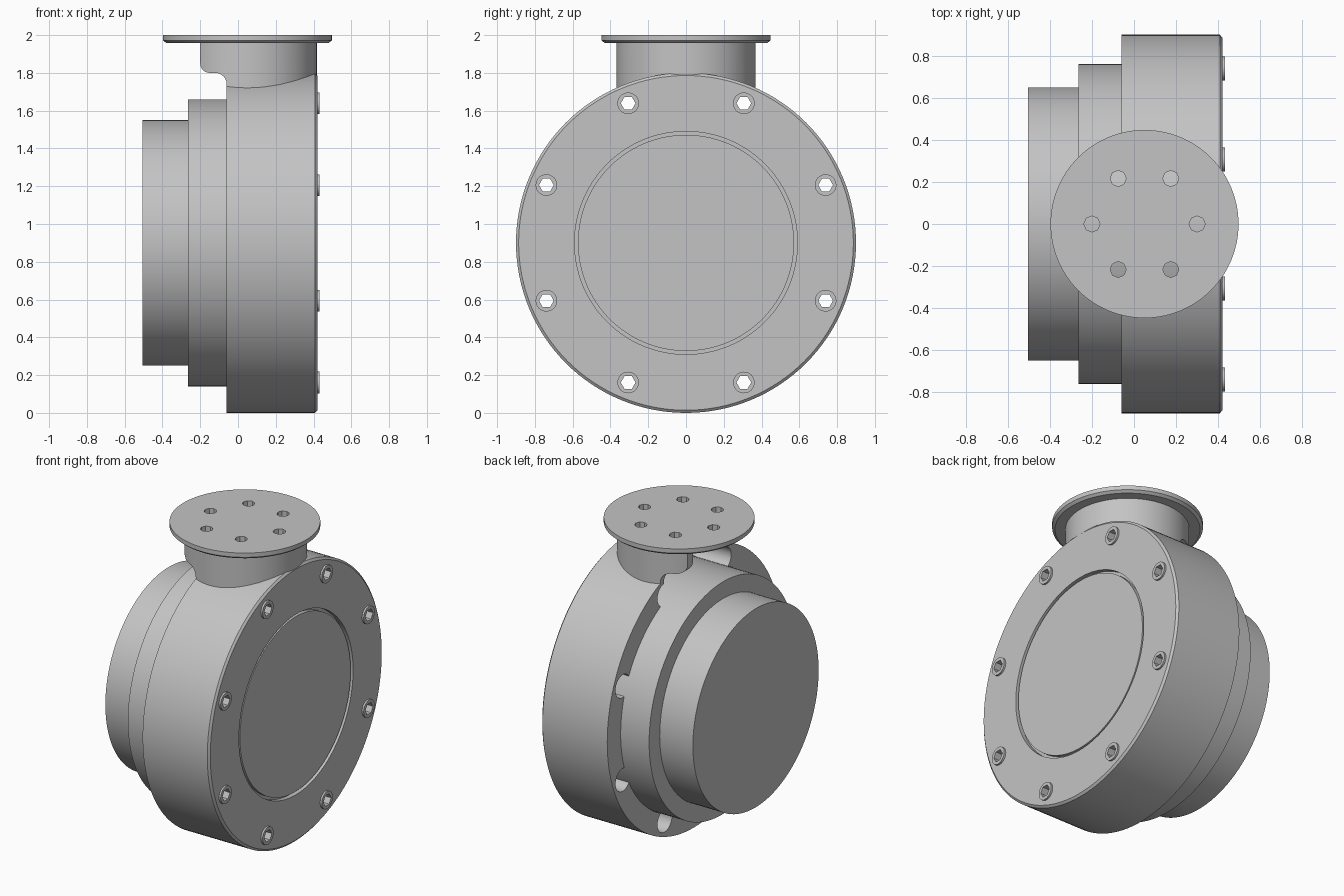
import bpy, bmesh, math
from mathutils import Matrix, Vector

cube = bpy.data.objects.get("Cube")
if cube:
    bpy.data.objects.remove(cube, do_unlink=True)

AXIS = 0.9          # height of the main axis
NECK_X = 0.05       # centre of the vertical neck
GREY = (0.55, 0.55, 0.55, 1)

metal = bpy.data.materials.new("grey_metal")
metal.use_nodes = True
metal.diffuse_color = GREY
metal.node_tree.nodes["Principled BSDF"].inputs["Base Color"].default_value = GREY


def finish(bm, name):
    bmesh.ops.remove_doubles(bm, verts=bm.verts, dist=1e-5)
    bmesh.ops.recalc_face_normals(bm, faces=bm.faces)
    me = bpy.data.meshes.new(name)
    bm.to_mesh(me)
    bm.free()
    me.materials.append(metal)
    ob = bpy.data.objects.new(name, me)
    bpy.context.collection.objects.link(ob)
    return ob


def lathe(name, profile, axis, centre, steps=128):
    """Spin a closed (along, radius) profile around the x or z axis."""
    bm = bmesh.new()
    out, along = Vector((0, 0, 1)), Vector((1, 0, 0))
    if axis == "Z":
        out, along = along, out
    verts = [bm.verts.new(along * a + out * r) for a, r in profile]
    edges = [bm.edges.new((v, verts[(i + 1) % len(verts)]))
             for i, v in enumerate(verts)
             if profile[i][1] > 0 or profile[(i + 1) % len(verts)][1] > 0]
    bmesh.ops.spin(bm, geom=verts + edges, axis=along, cent=(0, 0, 0),
                   angle=math.tau, steps=steps, use_merge=True)
    bmesh.ops.translate(bm, verts=bm.verts, vec=centre)
    return finish(bm, name)


def rods(name, places, radius, start, end, axis, sides):
    """Solid rods along x or z through a list of centres."""
    bm = bmesh.new()
    turn = Matrix.Rotation(math.pi / 2, 4, "Y") if axis == "X" else Matrix()
    along = Vector((1, 0, 0)) if axis == "X" else Vector((0, 0, 1))
    for p in places:
        mat = Matrix.Translation(Vector(p) + along * (start + end) / 2) @ turn
        bmesh.ops.create_cone(bm, cap_ends=True, segments=sides, radius1=radius,
                              radius2=radius, depth=end - start, matrix=mat)
    return finish(bm, name)


def combine(target, other, operation, keep=False):
    mod = target.modifiers.new("shape", "BOOLEAN")
    mod.operation, mod.object, mod.solver = operation, other, "EXACT"
    bpy.context.view_layer.objects.active = target
    bpy.ops.object.modifier_apply(modifier=mod.name)
    if not keep:
        bpy.data.objects.remove(other, do_unlink=True)


def arc(cx, cz, r, a0, a1, n=6):
    return [(cx + r * math.cos(math.radians(a0 + (a1 - a0) * i / n)),
             cz + r * math.sin(math.radians(a0 + (a1 - a0) * i / n)))
            for i in range(n + 1)]


# Stepped core
core = lathe("stepped_core", [(-0.505, 0), (-0.505, 0.65), (-0.265, 0.65),
                              (-0.265, 0.76), (0.36, 0.76), (0.36, 0)],
             "X", (0, 0, AXIS))

# Housing shell with chamfered rim and cover groove
housing = lathe("housing", [(-0.06, 0.761), (-0.06, 0.9), (0.408, 0.9), (0.42, 0.886),
                            (0.42, 0.59), (0.39, 0.59), (0.39, 0.572), (0.415, 0.572),
                            (0.415, 0), (0.36, 0), (0.36, 0.761)], "X", (0, 0, AXIS))

# Neck, trimmed to an overhanging lip at the back of the housing
neck = rods("neck", [(NECK_X, 0, 0)], 0.368, 1.55, 1.97, "Z", 96)
outline = ([(-0.6, 1.4), (-0.055, 1.4)] + arc(-0.12, 1.74, 0.06, 0, 90)
           + arc(-0.15, 1.85, 0.05, 270, 180) + [(-0.2, 2.1), (-0.6, 2.1)])
bm = bmesh.new()
face = bm.faces.new([bm.verts.new((x, -0.6, z)) for x, z in outline])
ext = bmesh.ops.extrude_face_region(bm, geom=[face])
bmesh.ops.translate(bm, vec=(0, 1.2, 0),
                    verts=[g for g in ext["geom"] if isinstance(g, bmesh.types.BMVert)])
combine(neck, finish(bm, "lip_cutter"), "DIFFERENCE")
combine(housing, neck, "UNION")
combine(housing, rods("bore_cutter", [(NECK_X, 0, 0)], 0.33, 1.56, 2.1, "Z", 96), "DIFFERENCE")

# Bolt ring: rear pockets, raised collars and hexagonal through holes
bolt_places = []
for i in range(8):
    a = math.radians(22.5 + 45 * i)
    bolt_places.append((0, 0.8 * math.sin(a), AXIS + 0.8 * math.cos(a)))
combine(housing, rods("pocket_cutter", bolt_places, 0.075, -0.2, 0.27, "X", 32), "DIFFERENCE")
collars = rods("bolt_collars", bolt_places, 0.057, 0.38, 0.432, "X", 32)
holes = rods("hole_cutter", bolt_places, 0.039, -0.2, 0.6, "X", 6)
combine(housing, holes, "DIFFERENCE", keep=True)
combine(collars, holes, "DIFFERENCE")

# Top flange with six holes
flange = lathe("top_flange", [(2.0, 0), (2.0, 0.447), (1.972, 0.447), (1.958, 0.43),
                              (1.958, 0)], "Z", (NECK_X, 0, 0))
flange_places = [(NECK_X + 0.25 * math.cos(i * math.pi / 3),
                  0.25 * math.sin(i * math.pi / 3), 0) for i in range(6)]
combine(flange, rods("flange_cutter", flange_places, 0.038, 1.9, 2.1, "Z", 8), "DIFFERENCE")

# Smooth curves, sharp edges
bpy.ops.object.select_all(action="DESELECT")
for ob in (core, housing, collars, flange):
    ob.select_set(True)
    bpy.context.view_layer.objects.active = ob
    bpy.ops.object.shade_smooth_by_angle(angle=math.radians(30))
    ob.select_set(False)
